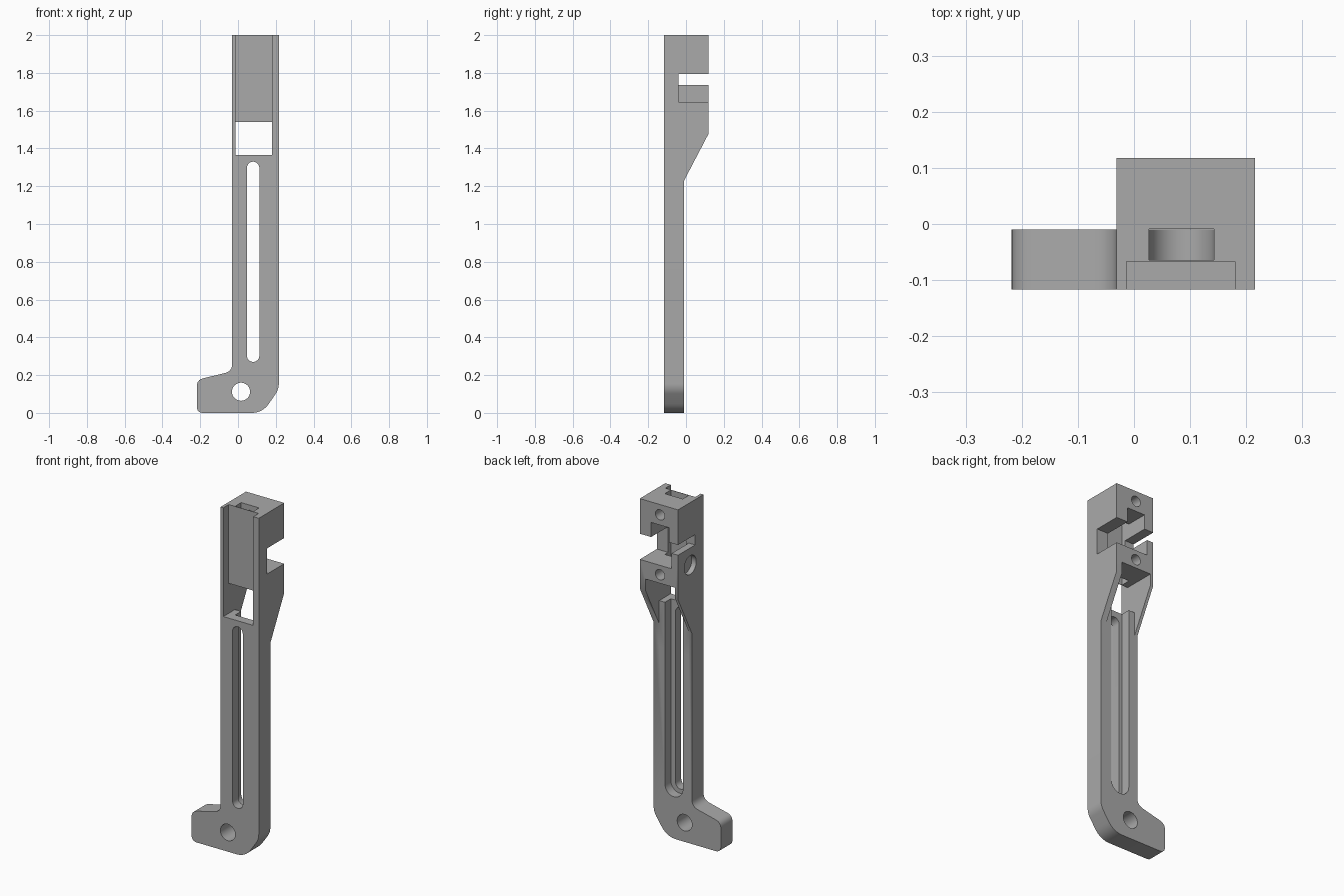
import bpy, math
from mathutils import Matrix

cube = bpy.data.objects.get("Cube")
if cube:
    bpy.data.objects.remove(cube, do_unlink=True)

grey = bpy.data.materials.new("plain_grey")
grey.use_nodes = True
colour = (0.4, 0.4, 0.4, 1)
grey.diffuse_color = colour
grey.node_tree.nodes["Principled BSDF"].inputs["Base Color"].default_value = colour


def prism(name, outline, axis, lo, hi):
    """Extrude an outline along x (outline is y, z) or along y (outline is x, z)."""
    def place(p, d):
        return (d, p[0], p[1]) if axis == "x" else (p[0], d, p[1])
    n = len(outline)
    verts = [place(p, d) for d in (lo, hi) for p in outline]
    faces = [list(range(n))[::-1], list(range(n, 2 * n))]
    faces += [[i, (i + 1) % n, (i + 1) % n + n, i + n] for i in range(n)]
    mesh = bpy.data.meshes.new(name)
    mesh.from_pydata(verts, [], faces)
    mesh.materials.append(grey)
    obj = bpy.data.objects.new(name, mesh)
    bpy.context.collection.objects.link(obj)
    bpy.context.view_layer.objects.active = obj
    bpy.ops.object.select_all(action="DESELECT")
    obj.select_set(True)
    bpy.ops.object.mode_set(mode="EDIT")
    bpy.ops.mesh.select_all(action="SELECT")
    bpy.ops.mesh.normals_make_consistent(inside=False)
    bpy.ops.object.mode_set(mode="OBJECT")
    return obj


def box(name, x, y, z):
    return prism(name, [(x[0], z[0]), (x[1], z[0]), (x[1], z[1]), (x[0], z[1])], "y", *y)


def slot(cx, r, z0, z1, steps=16):
    """Outline with a round end at the bottom and the top."""
    arc = [math.pi * i / steps for i in range(steps + 1)]
    top = [(cx + r * math.cos(a), z1 + r * math.sin(a)) for a in arc]
    return top + [(cx - r * math.cos(a), z0 - r * math.sin(a)) for a in arc]


def disc(c, r, steps=32):
    turn = 2 * math.pi / steps
    return [(c[0] + r * math.cos(i * turn), c[1] + r * math.sin(i * turn)) for i in range(steps)]


def rounded(corners, steps=8):
    """Round each corner (x, z, setback) with a quadratic curve."""
    out = []
    for i, (x, z, s) in enumerate(corners):
        if not s:
            out.append((x, z))
            continue
        ends = []
        for px, pz, _ in (corners[i - 1], corners[(i + 1) % len(corners)]):
            d = math.hypot(px - x, pz - z)
            ends.append((x + (px - x) * s / d, z + (pz - z) * s / d))
        (ax, az), (bx, bz) = ends
        for k in range(steps + 1):
            t = k / steps
            u = 1 - t
            out.append((u * u * ax + 2 * u * t * x + t * t * bx,
                        u * u * az + 2 * u * t * z + t * t * bz))
    return out


def combine(target, tool, operation):
    mod = target.modifiers.new("combine", "BOOLEAN")
    mod.operation = operation
    mod.solver = "EXACT"
    mod.object = tool
    bpy.context.view_layer.objects.active = target
    bpy.ops.object.modifier_apply(modifier=mod.name)
    bpy.data.objects.remove(tool, do_unlink=True)


FRONT, ARM_BACK, HEAD_BACK = -0.117, -0.01, 0.118
LEFT, RIGHT = 0.216, -0.031
INNER = (-0.013, 0.18)
MID = 0.085

# Flat arm with the hooked foot
foot = rounded([(LEFT, 1.23, 0), (LEFT, 0.125, 0.03), (0.13, 0, 0.06),
                (-0.218, 0, 0.035), (-0.218, 0.175, 0.035),
                (RIGHT, 0.22, 0.04), (RIGHT, 1.23, 0)])
body = prism("bracket_body", foot, "y", FRONT, ARM_BACK)

# Deeper head with the sloped underside
head = prism("head", [(FRONT, 1.23), (ARM_BACK, 1.23), (HEAD_BACK, 1.475),
                      (HEAD_BACK, 2), (FRONT, 2)], "x", RIGHT, LEFT)
combine(body, head, "UNION")

cutters = [
    # Pivot hole, long slot and its wider recess that runs on up through the head
    prism("pivot_hole", disc((0.016, 0.112), 0.048), "y", -0.3, 0.3),
    prism("long_slot", slot(0.08, 0.033, 0.303, 1.297), "y", -0.3, 0.05),
    prism("slot_recess", slot(MID, 0.058, 0.303, 2.2), "y", -0.0645, -0.009),
    # Window, hollow between the sloped cheeks, and front channel
    box("window", INNER, (-0.3, 0.3), (1.365, 1.54)),
    box("cheek_gap", INNER, (ARM_BACK, 0.3), (1.1, 1.54)),
    box("front_channel", INNER, (-0.3, -0.067), (1.4, 2.2)),
    # Cross notch, lower on the left side, with a pocket above it
    box("cross_notch", (-0.4, 0.4), (-0.04, 0.3), (1.735, 1.795)),
    box("deep_notch", (0.01, 0.4), (-0.04, 0.3), (1.645, 1.76)),
    box("upper_pocket", (0.027, 0.143), (-0.03, 0.3), (1.77, 1.88)),
    # Screw holes in the back and blind bore in the right side
    prism("upper_screw_hole", disc((MID, 1.94), 0.03), "y", -0.03, 0.3),
    prism("lower_screw_hole", disc((MID, 1.59), 0.03), "y", -0.03, 0.3),
    prism("side_bore", disc((0.005, 1.635), 0.055), "x", -0.3, -0.002),
]
for cutter in cutters:
    combine(body, cutter, "DIFFERENCE")

# Smooth the round walls, keep the machined edges sharp
bpy.ops.object.select_all(action="DESELECT")
body.select_set(True)
bpy.context.view_layer.objects.active = body
bpy.ops.object.shade_smooth_by_angle(angle=math.radians(30))
